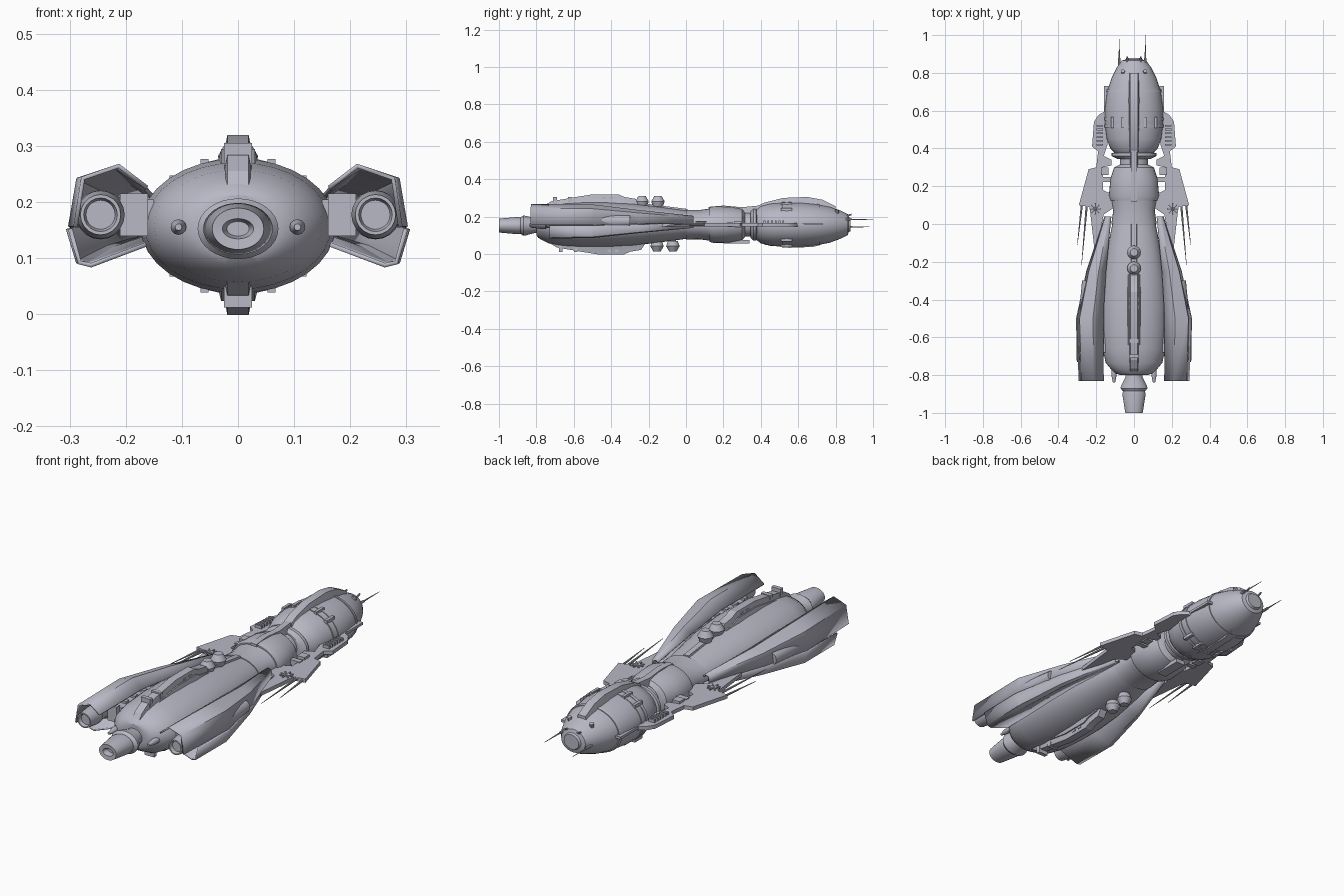
import bpy, bmesh, math
from mathutils import Vector

if "Cube" in bpy.data.objects:
    bpy.data.objects.remove(bpy.data.objects["Cube"])

GREY = (0.48, 0.48, 0.56, 1)
metal = bpy.data.materials.new("lavender grey metal")
metal.use_nodes = True
metal.diffuse_color = GREY
metal.node_tree.nodes["Principled BSDF"].inputs["Base Color"].default_value = GREY
MID = 0.157
SIDES = (("left", 1), ("right", -1))


def finish(name, bm, angle=30):
    bmesh.ops.recalc_face_normals(bm, faces=bm.faces)
    mesh = bpy.data.meshes.new(name)
    bm.to_mesh(mesh)
    bm.free()
    ob = bpy.data.objects.new(name, mesh)
    bpy.context.collection.objects.link(ob)
    mesh.materials.append(metal)
    bpy.ops.object.select_all(action="DESELECT")
    ob.select_set(True)
    bpy.context.view_layer.objects.active = ob
    bpy.ops.object.shade_smooth_by_angle(angle=math.radians(angle))
    return ob


def loft(name, rings, closed=True, angle=30):
    """Skin a row of equal-length rings; closed rings get end caps."""
    bm = bmesh.new()
    rows = [[bm.verts.new(p) for p in ring] for ring in rings]
    n = len(rows[0])
    for a, b in zip(rows, rows[1:]):
        for i in range(n if closed else n - 1):
            j = (i + 1) % n
            bm.faces.new((a[i], a[j], b[j], b[i]))
    if closed:
        bm.faces.new(rows[0])
        bm.faces.new(rows[-1])
    return finish(name, bm, angle)


def lathe(name, profile, x=0, z=MID, n=32):
    """Elliptical body along y from (y, half width, half height)."""
    turn = [math.tau * i / n for i in range(n)]
    return loft(name, [[(x + w * math.cos(t), y, z + h * math.sin(t)) for t in turn]
                       for y, w, h in profile])


def box(name, centre, size):
    bm = bmesh.new()
    bmesh.ops.create_cube(bm, size=1)
    bmesh.ops.scale(bm, vec=size, verts=bm.verts)
    bmesh.ops.translate(bm, vec=centre, verts=bm.verts)
    return finish(name, bm)


def rod(name, a, b, r1, r2, n=8):
    a, b = Vector(a), Vector(b)
    bm = bmesh.new()
    bmesh.ops.create_cone(bm, cap_ends=True, segments=n, radius1=r1, radius2=r2, depth=(b - a).length)
    bm.transform((b - a).to_track_quat("Z", "Y").to_matrix().to_4x4())
    bmesh.ops.translate(bm, vec=(a + b) / 2, verts=bm.verts)
    return finish(name, bm)


def spine(name, path, top=0.019, base=0.031, depth=0.06, flip=False):
    """Tapered ridge along y from (y, crest height)."""
    rings = []
    for y, crest in path:
        ring = [(-base, crest - depth), (-top, crest), (top, crest), (base, crest - depth)]
        rings.append([(x, y, 2 * MID + 0.003 - z if flip else z) for x, z in ring])
    return loft(name, rings, angle=20)


# Hull sections
lathe("rear_hull", [(-.8, .07, .055), (-.79, .1, .07), (-.765, .125, .085), (-.735, .15, .1), (-.66, .166, .113),
                    (-.55, .174, .12), (-.42, .174, .12), (-.28, .163, .112), (-.12, .138, .092), (0, .115, .076)])
lathe("neck_collar", [(0, .12, .08), (.07, .11, .078), (.13, .12, .086)])
lathe("middle_hull", [(.125, .125, .092), (.15, .133, .098), (.24, .125, .096), (.3, .105, .084), (.315, .075, .066)])
lathe("neck", [(.3, .075, .064), (.4, .075, .064)])
lathe("neck_ring", [(.345, .09, .07), (.36, .118, .085), (.375, .118, .085), (.385, .08, .07)])
lathe("fore_pod", [(.375, .1, .08), (.4, .125, .1), (.45, .145, .113), (.53, .155, .119), (.61, .155, .119),
                   (.7, .143, .11), (.77, .12, .096), (.83, .09, .074), (.865, .065, .056), (.87, .045, .04), (.88, .04, .035)])
for y in (.52, .555):
    lathe("pod_band", [(y - .008, .158, .122), (y + .008, .158, .122)])
lathe("pod_seam", [(.7, .147, .113), (.715, .143, .11)])

# Main engine with a hollow nozzle
lathe("main_engine", [(-.97, .02, .013), (-.998, .028, .018), (-1, .046, .037), (-.9, .062, .046), (-.885, .058, .044), (-.87, .072, .054),
                      (-.855, .068, .052), (-.81, .045, .04), (-.79, .045, .04)], z=.152)

# Dorsal and ventral ridges
ridge = [(-.79, .22), (-.765, .255), (-.72, .282), (-.6, .303), (-.5, .319), (-.36, .319), (-.33, .305), (-.27, .295), (-.25, .265)]
spine("dorsal_ridge", ridge)
spine("ventral_ridge", [(y + .03, z) for y, z in ridge], flip=True)
spine("dorsal_skirt", [(y, z - .025) for y, z in ridge], .03, .045)
spine("ventral_skirt", [(y + .03, z - .025) for y, z in ridge], .03, .045, flip=True)
spine("dorsal_rail", [(-.26, .275), (-.12, .257), (0, .242)], .013, .025)
spine("neck_bridge", [(.12, .252), (.2, .259), (.3, .25), (.42, .262)], .015, .026)
spine("pod_fin", [(.38, .255), (.42, .275), (.52, .3), (.65, .305), (.73, .29), (.8, .255)], .02, .034)
spine("pod_keel", [(.42, .267), (.55, .284), (.68, .279), (.76, .255)], .018, .03, flip=True)
box("middle_keel", (0, .27, .066), (.05, .14, .02))
for y in (-.7, -.62, -.44, -.4):
    box("ridge_clamp", (0, y, .285), (.05, .02, .04))
    box("ridge_clamp_lower", (0, y + .03, .032), (.05, .02, .04))

# Twin turrets above and below
for y, z, name in ((-.235, .281, "upper"), (-.15, .281, "upper"), (-.155, .042, "lower"), (-.07, .042, "lower")):
    out = 1 if name == "upper" else -1
    rod(name + "_turret", (0, y, z - .028 * out), (0, y, z), .026, .036, 16)
    rod(name + "_turret_cap", (0, y, z), (0, y, z + .028 * out), .036, .02, 16)
    rod(name + "_turret_mount", (0, y, z - .06 * out), (0, y, z - .02 * out), .016, .016, 12)

# Wing shells: one section shrunk along the length, (y, width scale, height scale)
upper = [(.165, .225), (.218, .264), (.285, .242), (.299, .155)]
lower = [(.303, .152), (.286, .092), (.265, .087), (.165, .124)]
stations = [(-.5, 1, .97), (-.25, .72, .65), (.04, .22, .32)]
for side, s in SIDES:
    for part, section, tail in (("upper", upper, (-.83, .95, 1)), ("lower", lower, (-.73, .98, 1))):
        rings = [[(s * (.11 + (x - .11) * k), y, .17 + (z - .17) * m) for x, z in section]
                 for y, k, m in [tail] + stations]
        shell = loft(f"{side}_{part}_wing_shell", rings, closed=False, angle=10)
        skin = shell.modifiers.new("thickness", "SOLIDIFY")
        skin.thickness = .008
        skin.offset = 0

    # Nacelle and its pylon
    lathe(side + "_nacelle", [(-.815, .026, .026), (-.832, .03, .03), (-.832, .036, .036), (-.77, .043, .043),
                              (-.75, .043, .043), (-.745, .037, .037), (-.7, .037, .037), (-.69, .044, .044),
                              (-.45, .044, .044), (-.3, .03, .03)], s * .245, .177, 20)
    box(side + "_pylon", (s * .185, -.48, .177), (.07, .4, .055))
    for i in range(6):
        box(side + "_pylon_rib", (s * .185, -.69 + i * .07, .177), (.05, .025, .075))

    # Tail thruster beside the main engine
    lathe(side + "_tail_thruster", [(-.84, .006, .006), (-.82, .01, .01), (-.8, .014, .014), (-.75, .014, .014)],
          s * .106, .155, 12)

    # Flat side plate joining the pod and the wings
    outline = [(.15, .6), (.19, .575), (.212, .54), (.222, .41), (.19, .385), (.2, .3), (.24, .29), (.292, .1),
               (.235, .09), (.21, -.13), (.195, -.12), (.16, .05), (.1, .09), (.1, .15), (.165, .18),
               (.165, .3), (.12, .31), (.12, .34), (.16, .36), (.14, .42)]
    loft(side + "_side_plate", [[(s * x, y, z) for x, y in outline] for z in (.148, .166)])
    box(side + "_plate_strut", (s * .14, .235, .157), (.07, .025, .026))
    box(side + "_plate_equipment", (s * .155, .28, .16), (.04, .04, .035))
    for i in range(6):
        box(side + "_radiator_rib", (s * .182, .42 + i * .02, .165), (.034, .009, .03))

    # Star-shaped sensor on the plate
    for i in range(4):
        a = math.pi * i / 4
        reach = Vector((math.cos(a), math.sin(a), 0)) * .03
        hub = Vector((s * .205, .08, .172))
        rod(side + "_plate_sensor", hub - reach, hub + reach, .004, .004, 6)

    # Trailing spikes
    rod(side + "_long_spike", (s * .25, .1, .16), (s * .278, -.22, .165), .006, .001)
    rod(side + "_short_spike", (s * .275, .11, .155), (s * .3, -.11, .155), .006, .001)

    # Pod side rib, hatches, clamps
    box(side + "_pod_side_rib", (s * .14, .58, .16), (.04, .3, .012))
    for x in (.06, .115):
        for flip in (1, -1):
            z = MID + flip * .12 * math.sqrt(1 - (x / .158) ** 2)
            box(side + "_band_clamp", (s * x, .537, z), (.014, .06, .016))
    rod(side + "_nose_hatch", (s * .055, .8, .2), (s * .06, .81, .237), .013, .01, 10)
    rod(side + "_nose_post", (s * .035, .85, .2), (s * .035, .885, .212), .006, .004)

# Nose antennas
for x, z, tip in ((-.078, .145, .98), (.06, .185, 1)):
    rod("antenna_base", (x, .81, z), (x, .88, z), .008, .006)
    rod("antenna", (x, .87, z), (x, tip, z), .004, .001)
